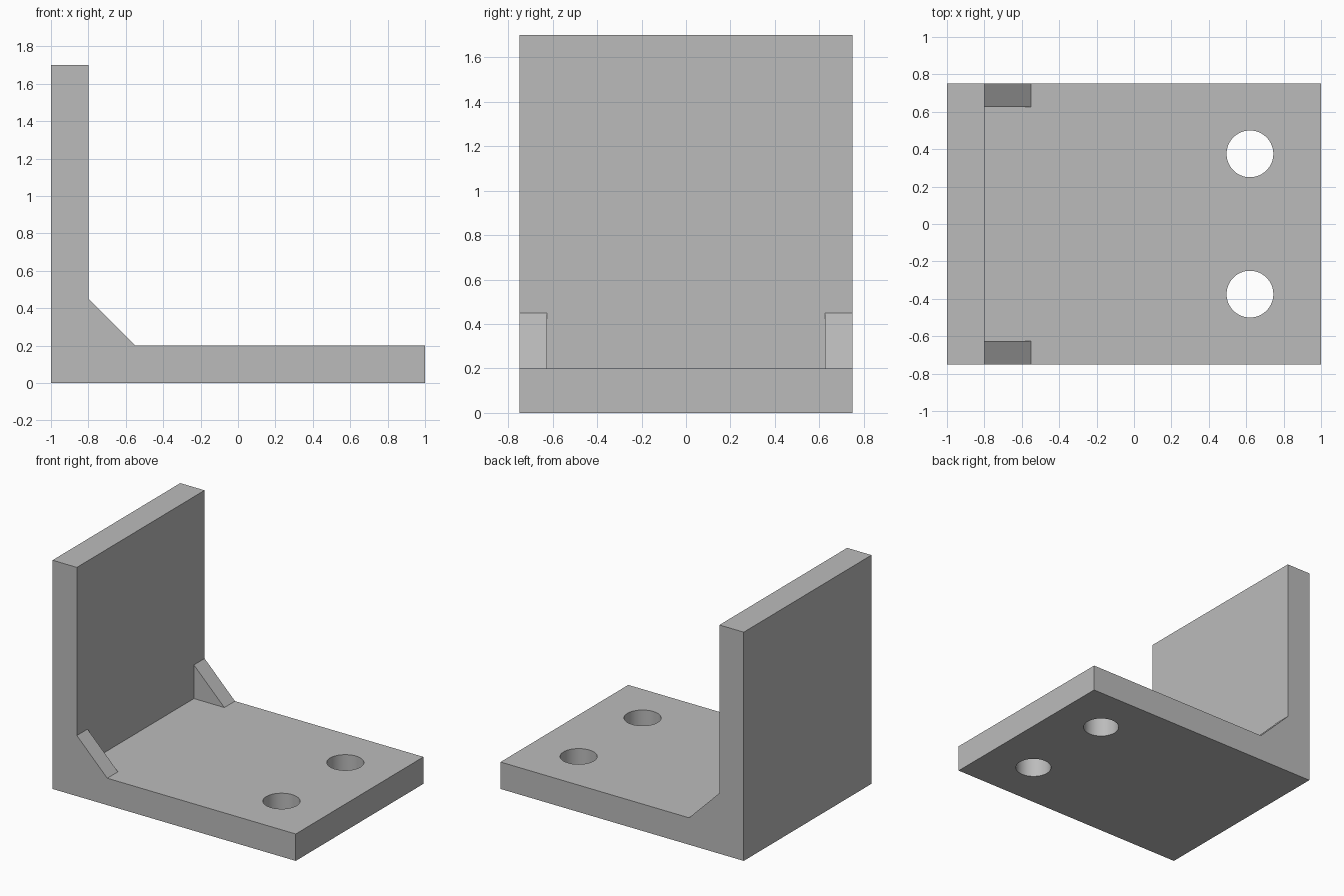
import bpy
import bmesh
import math
from mathutils import Matrix, Vector

cube = bpy.data.objects.get("Cube")
if cube:
    bpy.data.objects.remove(cube, do_unlink=True)

HALF_W = 0.75      # half depth along y
WALL = 0.2         # plate thickness
RIB_W = 0.125      # gusset thickness
RIB = 0.25         # gusset leg length

grey = bpy.data.materials.new("plain grey")
grey.use_nodes = True
colour = (0.5, 0.5, 0.5, 1)
grey.diffuse_color = colour
grey.node_tree.nodes["Principled BSDF"].inputs["Base Color"].default_value = colour


def make_object(name, bm):
    bmesh.ops.recalc_face_normals(bm, faces=bm.faces)
    mesh = bpy.data.meshes.new(name)
    bm.to_mesh(mesh)
    bm.free()
    mesh.materials.append(grey)
    obj = bpy.data.objects.new(name, mesh)
    bpy.context.collection.objects.link(obj)
    return obj


def prism(name, profile, half):
    """Extrude an xz outline symmetrically along y."""
    bm = bmesh.new()
    face = bm.faces.new([bm.verts.new((x, -half, z)) for x, z in profile])
    new = bmesh.ops.extrude_face_region(bm, geom=[face])["geom"]
    verts = [v for v in new if isinstance(v, bmesh.types.BMVert)]
    bmesh.ops.translate(bm, verts=verts, vec=Vector((0, 2 * half, 0)))
    return make_object(name, bm)


def cut(target, cutter):
    cutter.hide_render = True
    mod = target.modifiers.new(cutter.name, 'BOOLEAN')
    mod.operation = 'DIFFERENCE'
    mod.solver = 'EXACT'
    mod.object = cutter
    bpy.context.view_layer.objects.active = target
    bpy.ops.object.modifier_apply(modifier=mod.name)
    bpy.data.objects.remove(cutter, do_unlink=True)


# Upright and base in one piece, with a sloped inner corner
inner = -1 + WALL
bracket = prism("angle_bracket", [
    (-1, 0), (1, 0), (1, WALL), (inner + RIB, WALL),
    (inner, WALL + RIB), (inner, 1.7), (-1, 1.7)], HALF_W)

# Clear the middle of the slope, leaving a gusset at each end
pocket = prism("pocket_cutter", [
    (inner, WALL), (inner + 2 * RIB, WALL),
    (inner + 2 * RIB, WALL + 2 * RIB), (inner, WALL + 2 * RIB)], HALF_W - RIB_W)
cut(bracket, pocket)

# Two bolt holes through the base
for y in (-0.375, 0.375):
    bm = bmesh.new()
    bmesh.ops.create_cone(bm, cap_ends=True, segments=64, radius1=0.125, radius2=0.125,
                          depth=1, matrix=Matrix.Translation((0.62, y, 0.1)))
    cut(bracket, make_object("hole_cutter", bm))

# Smooth hole walls, crisp edges elsewhere
bpy.ops.object.select_all(action='DESELECT')
bracket.select_set(True)
bpy.context.view_layer.objects.active = bracket
bpy.ops.object.shade_smooth_by_angle(angle=math.radians(30))
